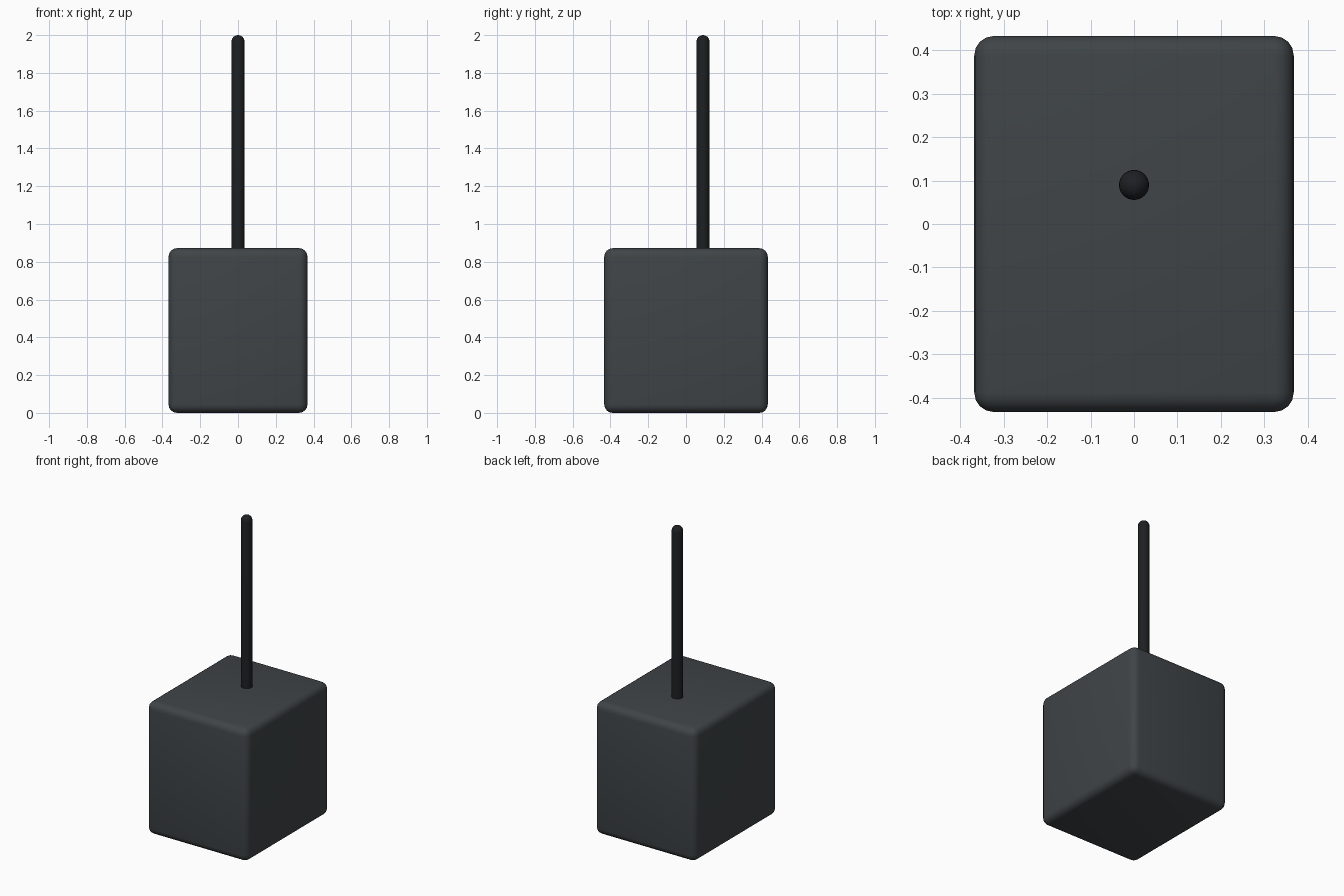
import bpy, bmesh, math
from mathutils import Matrix, Vector

if "Cube" in bpy.data.objects:
    bpy.data.objects.remove(bpy.data.objects["Cube"])

W, D, H = 0.736, 0.866, 0.872      # case size
R, ROD_Y, TOP = 0.0345, 0.09, 2.0  # rod radius, position, tip height


def finish(name, bm, colour):
    bmesh.ops.recalc_face_normals(bm, faces=bm.faces)
    mesh = bpy.data.meshes.new(name)
    bm.to_mesh(mesh)
    bm.free()
    obj = bpy.data.objects.new(name, mesh)
    bpy.context.collection.objects.link(obj)
    mat = bpy.data.materials.new(name + "_paint")
    mat.diffuse_color = (*colour, 1)
    mat.use_nodes = True
    mat.node_tree.nodes["Principled BSDF"].inputs["Base Color"].default_value = mat.diffuse_color
    mesh.materials.append(mat)
    bpy.ops.object.select_all(action='DESELECT')
    obj.select_set(True)
    bpy.context.view_layer.objects.active = obj
    bpy.ops.object.shade_smooth_by_angle(angle=math.radians(40))
    return obj


# Case: block with rounded edges
bm = bmesh.new()
bmesh.ops.create_cube(bm, size=1, matrix=Matrix.Translation((0, 0, H / 2)) @ Matrix.Diagonal((W, D, H, 1)))
bmesh.ops.bevel(bm, geom=bm.edges[:], offset=0.045, segments=4, profile=0.5, affect='EDGES')
finish("case", bm, (0.05, 0.058, 0.063))

# Rod: turned profile with a domed tip
profile = [(0, H - 0.01), (R, H - 0.01)]
profile += [(R * math.cos(a), TOP - R + R * math.sin(a))
            for a in (math.radians(15 * i) for i in range(7))]
bm = bmesh.new()
verts = [bm.verts.new((r, ROD_Y, z)) for r, z in profile]
edges = [bm.edges.new(pair) for pair in zip(verts, verts[1:])]
bmesh.ops.spin(bm, geom=verts + edges, cent=Vector((0, ROD_Y, 0)), axis=(0, 0, 1),
               angle=math.tau, steps=32)
bmesh.ops.remove_doubles(bm, verts=bm.verts[:], dist=0.0001)
finish("rod", bm, (0.012, 0.014, 0.016))
